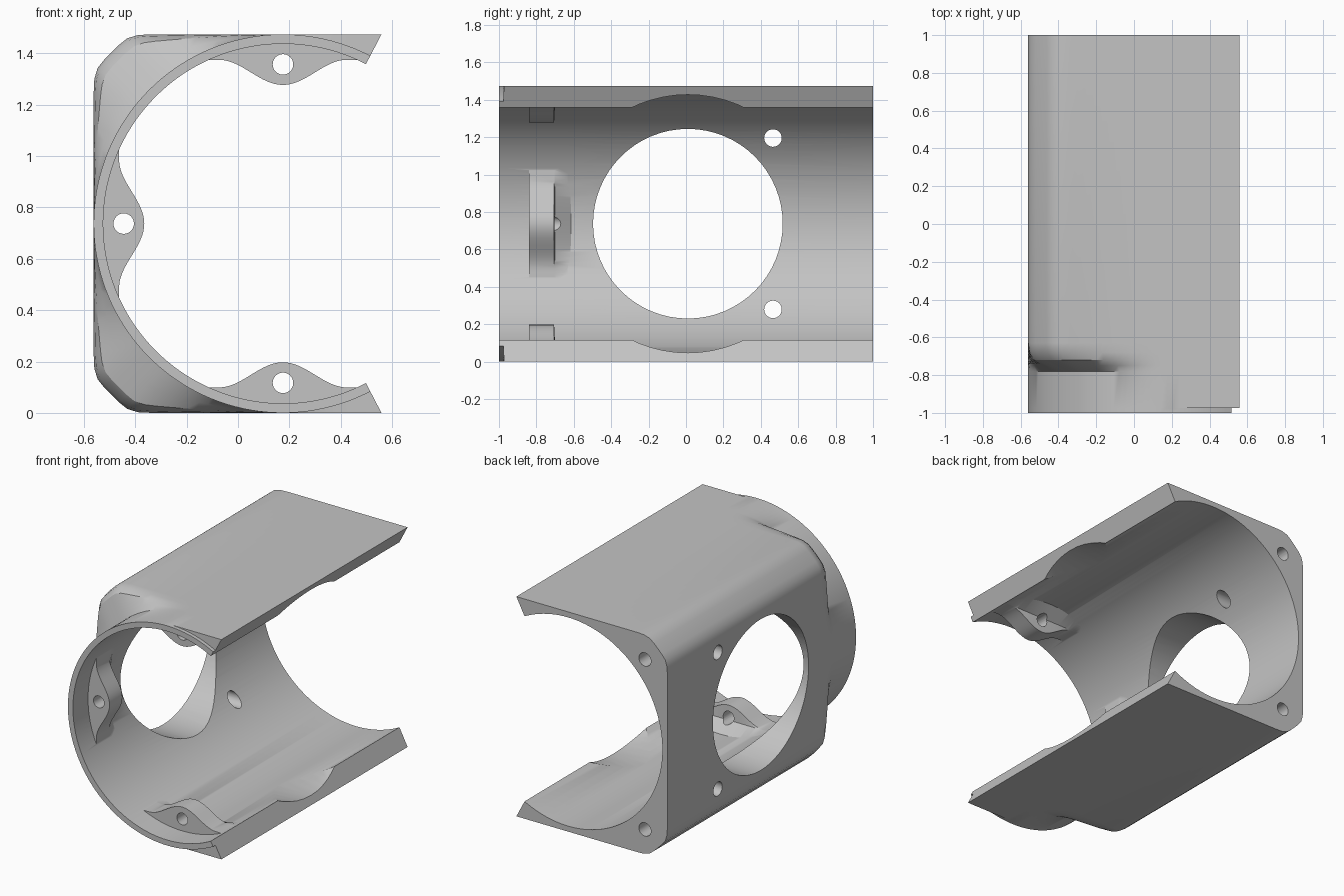
import bpy, bmesh, math
from mathutils import Matrix, Vector

if "Cube" in bpy.data.objects:
    bpy.data.objects.remove(bpy.data.objects["Cube"])

CX, CZ = 0.175, 0.737      # bore axis
HALF, BORE = 0.737, 0.70   # half height of the housing, bore radius
OPEN = math.radians(62.5)  # angle of the open side

grey = bpy.data.materials.new("plain_grey")
grey.use_nodes = True
grey.diffuse_color = (0.55, 0.55, 0.55, 1)
grey.node_tree.nodes["Principled BSDF"].inputs["Base Color"].default_value = (0.55, 0.55, 0.55, 1)


def make_object(name, bm):
    bmesh.ops.recalc_face_normals(bm, faces=bm.faces)
    mesh = bpy.data.meshes.new(name)
    bm.to_mesh(mesh)
    bm.free()
    mesh.materials.append(grey)
    obj = bpy.data.objects.new(name, mesh)
    bpy.context.collection.objects.link(obj)
    return obj


def loft(name, sections):
    """Closed solid through matching lists of points; each section is inner + outer rows."""
    bm = bmesh.new()
    rings = [[bm.verts.new(p) for p in sec] for sec in sections]
    n = len(rings[0])
    for a, b in zip(rings, rings[1:]):
        for i in range(n):
            j = (i + 1) % n
            bm.faces.new((a[i], a[j], b[j], b[i]))
    # end caps as strips between the two rows
    for ring in (rings[0], rings[-1]):
        for i in range(n // 2 - 1):
            bm.faces.new((ring[i], ring[i + 1], ring[n - 2 - i], ring[n - 1 - i]))
    return make_object(name, bm)


def cylinder(name, radius, start, end, segments=48):
    start, end = Vector(start), Vector(end)
    axis = end - start
    bm = bmesh.new()
    turn = axis.to_track_quat('Z', 'Y').to_matrix().to_4x4()
    bmesh.ops.create_cone(bm, cap_ends=True, segments=segments, radius1=radius, radius2=radius,
                          depth=axis.length, matrix=Matrix.Translation((start + end) / 2) @ turn)
    obj = make_object(name, bm)
    obj.hide_render = True
    return obj


def combine(target, other, operation):
    mod = target.modifiers.new("join", 'BOOLEAN')
    mod.operation, mod.solver, mod.object = operation, 'EXACT', other
    bpy.context.view_layer.objects.active = target
    bpy.ops.object.modifier_apply(modifier=mod.name)
    bpy.data.objects.remove(other)


def square_radius(angle):
    """Square outline with softened chamfers on the closed side, flat plates on the open side."""
    c, s = abs(math.cos(angle)), abs(math.sin(angle))
    if math.cos(angle) > 0:
        return HALF / s
    p = 60
    return HALF / (c ** p + s ** p + ((c + s) * HALF / 1.335) ** p) ** (1 / p)


def body_section(y, right, left):
    """Blend from round (0) to square (1), separately for the open and closed halves."""
    steps = 94
    inner, outer = [], []
    for i in range(steps + 1):
        a = OPEN + (2 * math.pi - 2 * OPEN) * i / steps
        blend = right if math.cos(a) > 1e-6 else left
        r = HALF + (square_radius(a) - HALF) * blend
        inner.append((CX + BORE * math.cos(a), y, CZ + BORE * math.sin(a)))
        outer.append((CX + r * math.cos(a), y, CZ + r * math.sin(a)))
    return inner + outer[::-1]


# housing: round front collar growing into a square body
housing = loft("housing", [body_section(*s) for s in (
    (-1, 0, 0), (-0.975, 0, 0), (-0.974, 1, 0), (-0.78, 1, 0), (-0.75, 1, 0.4),
    (-0.72, 1, 0.8), (-0.68, 1, 0.95), (-0.63, 1, 1), (1, 1, 1))])


# screw lugs inside the collar, with a fan-shaped ramp behind
def lug_section(y, bump, ramp, angle):
    inner, outer = [], []
    radial = Vector((math.cos(angle), 0, math.sin(angle)))
    tangent = Vector((-math.sin(angle), 0, math.cos(angle)))
    base = Vector((CX, y, CZ))
    for i in range(41):
        a = -0.3 + 0.6 * i / 40
        wall = math.sqrt(0.718 ** 2 - a * a)
        h = 0.638
        if abs(a) < 0.25:
            h -= bump * 0.5 * (1 + math.cos(math.pi * a / 0.25))
        h += (wall - 0.008 - h) * ramp
        inner.append(base + tangent * a + radial * h)
        outer.append(base + tangent * a + radial * wall)
    return inner + outer[::-1]


for angle in (math.pi / 2, math.pi, 3 * math.pi / 2):
    lug = loft("lug", [lug_section(*s, angle) for s in (
        (-0.84, 0.098, 0), (-0.705, 0.098, 0), (-0.70, 0, 0), (-0.60, 0, 1))])
    combine(housing, lug, 'UNION')
    x, z = CX + 0.62 * math.cos(angle), CZ + 0.62 * math.sin(angle)
    combine(housing, cylinder("lug_hole", 0.04, (x, -0.9, z), (x, -0.58, z), 24), 'DIFFERENCE')

# large round side window and the shallow scallops opposite it
combine(housing, cylinder("window_cutter", 0.507, (-0.9, 0.01, CZ), (0.05, 0.01, CZ), 64), 'DIFFERENCE')
combine(housing, cylinder("scallop_cutter", 0.69, (0.2, 0.01, CZ), (0.9, 0.01, CZ), 64), 'DIFFERENCE')

# side screw holes and blind corner holes in the back face
for side in (-1, 1):
    z = CZ + 0.458 * side
    combine(housing, cylinder("side_hole", 0.047, (-0.9, 0.465, z), (0, 0.465, z), 24), 'DIFFERENCE')
    z = CZ + 0.57 * side
    combine(housing, cylinder("back_hole", 0.045, (CX - 0.57, 0.75, z), (CX - 0.57, 1.1, z), 24), 'DIFFERENCE')

bpy.ops.object.select_all(action='DESELECT')
housing.select_set(True)
bpy.context.view_layer.objects.active = housing
bpy.ops.object.shade_smooth_by_angle(angle=math.radians(30))
